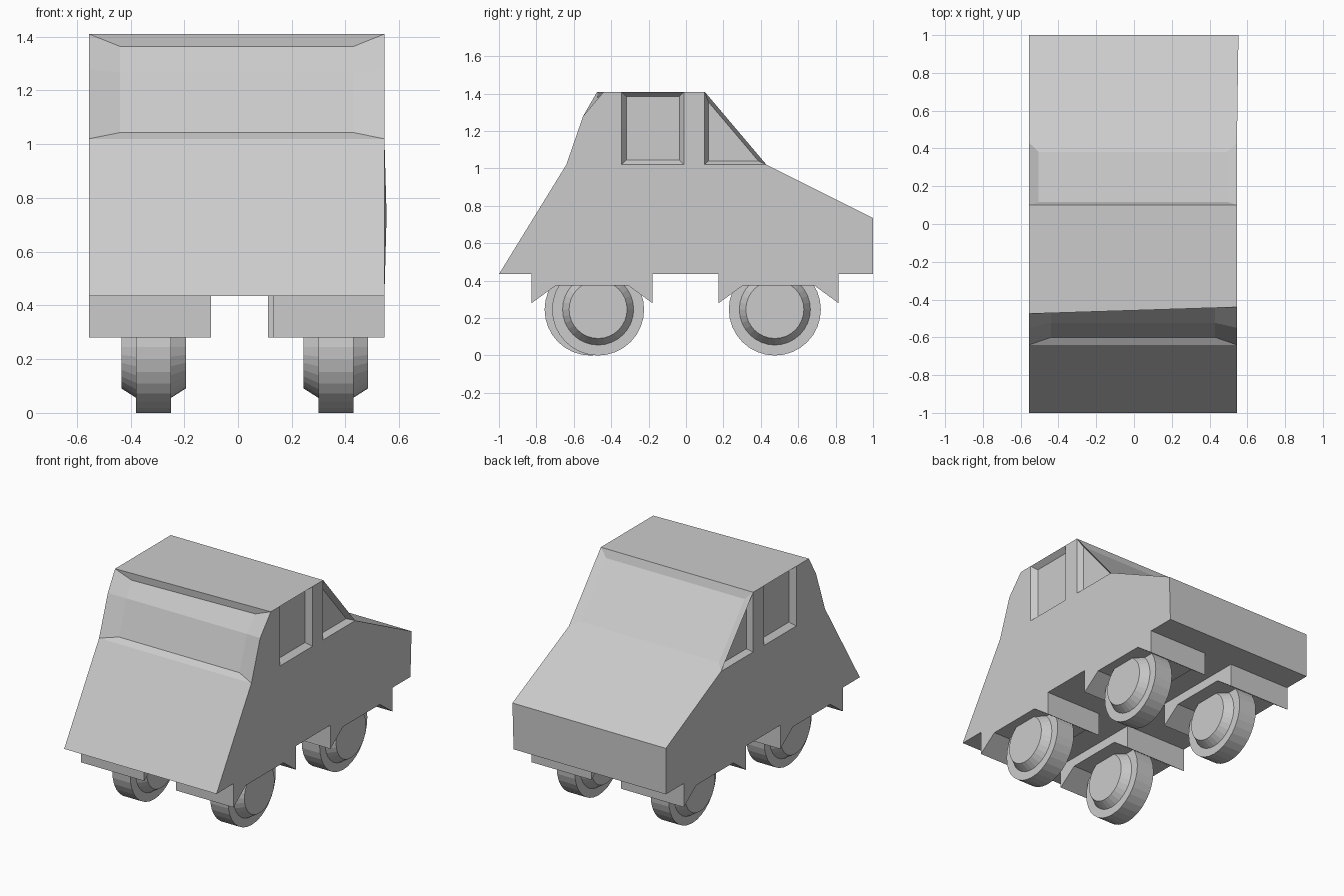
import bpy, bmesh
from math import sin, cos, tau

if "Cube" in bpy.data.objects:
    bpy.data.objects.remove(bpy.data.objects["Cube"])


def finish(bm, name):
    bmesh.ops.recalc_face_normals(bm, faces=bm.faces[:])
    mesh = bpy.data.meshes.new(name)
    bm.to_mesh(mesh)
    bm.free()
    obj = bpy.data.objects.new(name, mesh)
    bpy.context.collection.objects.link(obj)
    return obj


def inset(bm, faces, thickness, depth):
    bmesh.ops.inset_region(bm, faces=faces, thickness=thickness, depth=-depth,
                           use_boundary=True, use_even_offset=True)


# Body: one side outline (y, z) whose notches are the side windows
def make_body():
    side = dict(A=(-1, .435), B=(-.64, 1.02), C=(-.55, 1.28), D=(-.475, 1.41),
                E=(-.345, 1.41), F=(-.345, 1.02), G=(-.01, 1.02), H=(-.01, 1.41),
                I=(.10, 1.41), J=(.10, 1.02), K=(.43, 1.02), L=(1, .735), M=(1, .435))
    bm = bmesh.new()
    left = {k: bm.verts.new((-.555, y, z)) for k, (y, z) in side.items()}
    right = {k: bm.verts.new((.545, y, z)) for k, (y, z) in side.items()}
    right['D'].co.y = -.44          # skewed roof edge
    right['L'].co.x = .553
    windows = []
    for s in (left, right):
        bm.faces.new([s[k] for k in side])
        windows += [bm.faces.new([s[k] for k in w]) for w in ('EFGH', 'IJK')]
    rim = 'ABCDEHIKLM'
    strip = {}
    for a, b in zip(rim, rim[1:] + rim[0]):
        strip[a + b] = bm.faces.new((left[a], left[b], right[b], right[a]))
    bmesh.ops.recalc_face_normals(bm, faces=bm.faces[:])
    # recessed side windows, sloped screen and bent end panel
    for f in windows:
        inset(bm, [f], .026 if len(f.verts) == 4 else .02, .035)
    inset(bm, [strip['IK']], .05, .02)
    panel = [strip['BC'], strip['CD']]
    inset(bm, panel, .035, .03)
    for v in {v for f in panel for v in f.verts}:
        v.co.x = -.44 if v.co.x < 0 else .43
    finish(bm, 'car_body')


# Wheel arches: extruded bracket under the body
def make_arch(name, x0, x1, y0, y1):
    outline = [(y0, .44), (y0, .28), (y0 + .13, .375), (y1 - .13, .375), (y1, .28), (y1, .44)]
    bm = bmesh.new()
    a, b = ([bm.verts.new((x, y, z)) for y, z in outline] for x in (x0, x1))
    bm.faces.new(a)
    bm.faces.new(b)
    for i in range(6):
        j = (i + 1) % 6
        bm.faces.new((a[i], a[j], b[j], b[i]))
    finish(bm, name)


# Wheels: tyre with a tapered hub on both faces, lathed about x
def make_wheel(name, x, y, n=32):
    bm = bmesh.new()
    rings = []
    for dx, r in [(-.12, .155), (-.065, .19), (-.065, .246), (.065, .246), (.065, .19), (.12, .155)]:
        rings.append([bm.verts.new((x + dx, y + r * sin(tau * i / n), .246 - r * cos(tau * i / n)))
                      for i in range(n)])
    bm.faces.new(rings[0])
    bm.faces.new(rings[-1])
    for a, b in zip(rings, rings[1:]):
        for i in range(n):
            j = (i + 1) % n
            bm.faces.new((a[i], a[j], b[j], b[i]))
    finish(bm, name)


make_body()
make_arch('front_left_arch', -.555, -.10, -.825, -.18)
make_arch('front_right_arch', .13, .545, -.825, -.18)
make_arch('rear_left_arch', -.555, -.10, .175, .815)
make_arch('rear_right_arch', .112, .545, .175, .815)
make_wheel('front_left_wheel', -.314, -.51)
make_wheel('front_right_wheel', .364, -.47)
make_wheel('rear_left_wheel', -.314, .475)
make_wheel('rear_right_wheel', .364, .475)
